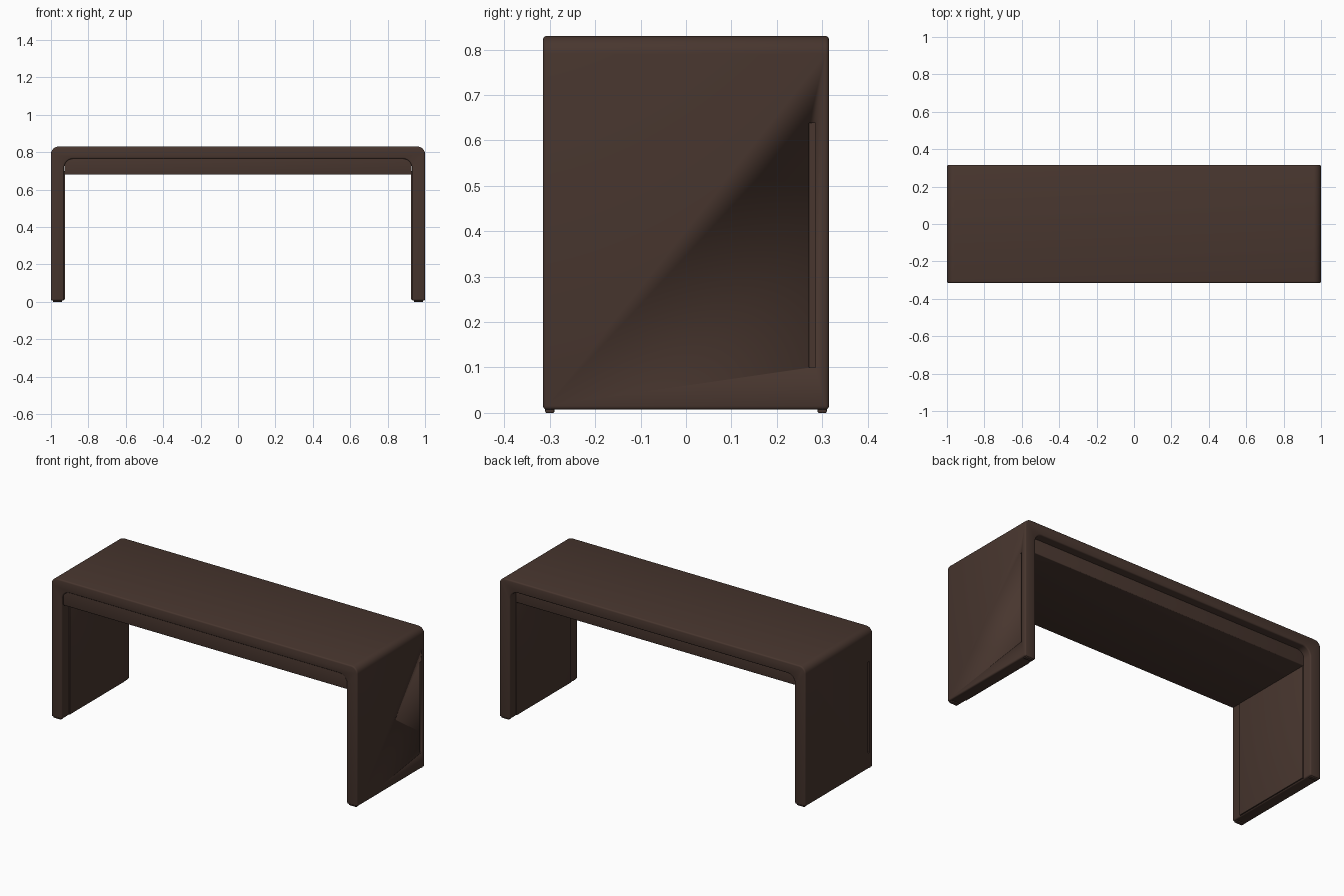
import bpy, bmesh, math

if "Cube" in bpy.data.objects:
    bpy.data.objects.remove(bpy.data.objects["Cube"])

brown = bpy.data.materials.new("dark brown")
brown.diffuse_color = (0.065, 0.037, 0.028, 1)
brown.use_nodes = True
brown.node_tree.nodes["Principled BSDF"].inputs["Base Color"].default_value = brown.diffuse_color


def finish(name, bm, bevel=0.0, segs=3):
    """Round the sharp edges, then make a smooth-shaded object."""
    bmesh.ops.recalc_face_normals(bm, faces=bm.faces[:])
    if bevel:
        sharp = [e for e in bm.edges if e.calc_face_angle(0) > math.radians(60)]
        bmesh.ops.bevel(bm, geom=sharp, offset=bevel, segments=segs,
                        profile=0.5, affect='EDGES')
    me = bpy.data.meshes.new(name)
    bm.to_mesh(me)
    bm.free()
    me.materials.append(brown)
    ob = bpy.data.objects.new(name, me)
    bpy.context.collection.objects.link(ob)
    bpy.ops.object.select_all(action='DESELECT')
    ob.select_set(True)
    bpy.context.view_layer.objects.active = ob
    bpy.ops.object.shade_smooth_by_angle(angle=math.radians(35))
    return ob


def box(name, x0, x1, y0, y1, z0, z1, bevel):
    bm = bmesh.new()
    bmesh.ops.create_cube(bm, size=1)
    for v in bm.verts:
        v.co = ((x0 + x1) / 2 + v.co.x * (x1 - x0),
                (y0 + y1) / 2 + v.co.y * (y1 - y0),
                (z0 + z1) / 2 + v.co.z * (z1 - z0))
    return finish(name, bm, bevel)


def corner(cx, cz, r, a0, a1, n=8):
    return [(cx + r * math.cos(math.radians(a0 + (a1 - a0) * i / n)),
             cz + r * math.sin(math.radians(a0 + (a1 - a0) * i / n)))
            for i in range(n + 1)]


# Waterfall shell: top and both legs as one rounded arch
W, D, H, B = 1.0, 0.315, 0.83, 0.007
IW, IH, RO, RI = 0.93, 0.765, 0.04, 0.05
pts = ([(W, B)] + corner(W - RO, H - RO, RO, 0, 90)
       + corner(-W + RO, H - RO, RO, 90, 180)
       + [(-W, B), (-IW, B)]
       + corner(-IW + RI, IH - RI, RI, 180, 90)
       + corner(IW - RI, IH - RI, RI, 90, 0) + [(IW, B)])
bm = bmesh.new()
face = bm.faces.new([bm.verts.new((x, -D, z)) for x, z in pts])
ext = bmesh.ops.extrude_face_region(bm, geom=[face])
for v in ext["geom"]:
    if isinstance(v, bmesh.types.BMVert):
        v.co.y = D
shell = finish("bench_shell", bm, 0.008)

# Drawer box under the top: flush at the front, set back at the rear
box("under_top_box", -0.928, 0.928, -0.308, 0.265, 0.68, 0.79, 0.004)

for s, side in ((1, "right"), (-1, "left")):
    # Thin lining panel on the inner face of each leg
    xs = sorted((s * 0.924, s * 0.94))
    box(side + "_leg_lining", *xs, -0.25, 0.26, 0.012, 0.70, 0.002)
    # Small foot pads
    for y, end in ((-0.3, "front"), (0.3, "back")):
        xs = sorted((s * 0.94, s * 0.99))
        box(f"{end}_{side}_foot_pad", *xs, y - 0.01, y + 0.01, 0, 0.02, 0.003)
    # Narrow vertical groove cut in the outer face
    cut = box(side + "_groove_cutter", *sorted((s * 0.99, s * 1.02)),
              s * 0.278 - 0.007, s * 0.278 + 0.007, 0.10, 0.638, 0)
    cut.hide_render = True
    cut.hide_set(True)
    mod = shell.modifiers.new(side + "_groove", 'BOOLEAN')
    mod.operation = 'DIFFERENCE'
    mod.solver = 'EXACT'
    mod.object = cut
